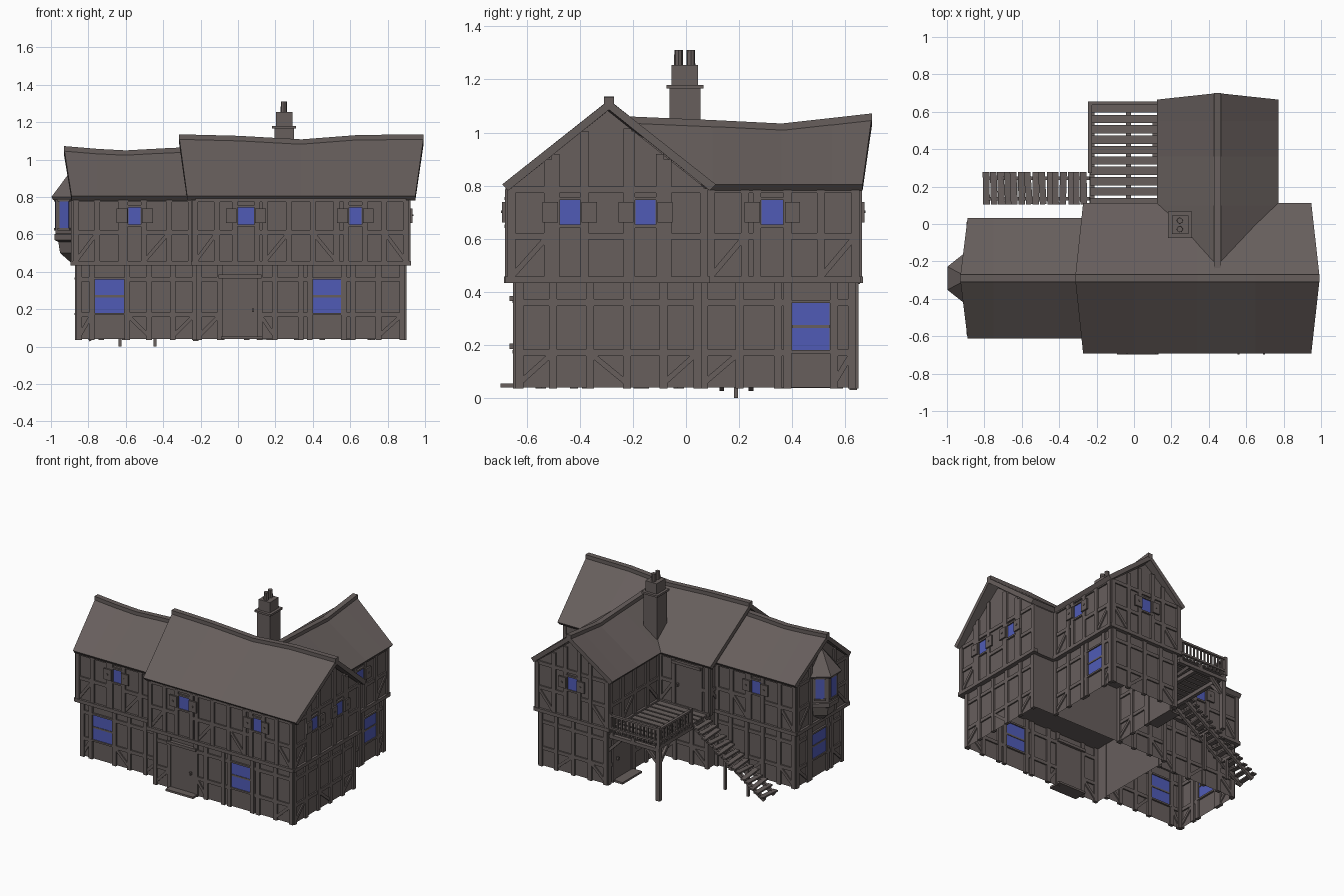
import bpy, bmesh, math, random
from mathutils import Vector as V

if "Cube" in bpy.data.objects:
    bpy.data.objects.remove(bpy.data.objects["Cube"])
random.seed(4)

def material(name, rgb):
    m = bpy.data.materials.new(name)
    m.diffuse_color = (*rgb, 1)
    m.use_nodes = True
    m.node_tree.nodes["Principled BSDF"].inputs["Base Color"].default_value = m.diffuse_color
    return m

TIMBER = material("weathered brown grey", (0.135, 0.113, 0.108))
GLASS = material("window blue", (0.080, 0.105, 0.47))
Z = V((0, 0, 1))

def finish(name, bm, mat=TIMBER):
    bmesh.ops.recalc_face_normals(bm, faces=bm.faces[:])
    me = bpy.data.meshes.new(name)
    bm.to_mesh(me)
    bm.free()
    me.materials.append(mat)
    ob = bpy.data.objects.new(name, me)
    bpy.context.collection.objects.link(ob)

def bar(bm, p, q, n, w, d):
    """Box from p to q, w wide and d deep along n."""
    p, q, n = V(p), V(q), V(n)
    side = (q - p).cross(n).normalized() * w / 2
    n = n.normalized() * d / 2
    ring = [[bm.verts.new(e + a * side + b * n) for a, b in ((-1, -1), (1, -1), (1, 1), (-1, 1))] for e in (p, q)]
    skin(bm, ring)

def box(bm, x0, x1, y0, y1, z0, z1):
    c = ((x0 + x1) / 2, (y0 + y1) / 2)
    bar(bm, (*c, z0), (*c, z1), (0, 1, 0), x1 - x0, y1 - y0)

def skin(bm, rings):
    for a, b in zip(rings, rings[1:]):
        for i in range(len(a)):
            j = (i + 1) % len(a)
            bm.faces.new((a[i], a[j], b[j], b[i]))
    bm.faces.new(rings[0])
    bm.faces.new(rings[-1])

def loft(name, sections):
    bm = bmesh.new()
    skin(bm, [[bm.verts.new(p) for p in s] for s in sections])
    finish(name, bm)

def place(axis, t, c, z):
    return (t, c, z) if axis == 'x' else (c, t, z)

# ---- roofs: sagging shells with a ridge cap; stations are (eave pos, ridge pos, ridge z)
def roof(name, axis, mid, half, eave, stations, th=0.036):
    secs, caps = [], []
    for te, tr, zr in stations:
        secs.append([place(axis, *p) for p in (
            (te, mid - half, eave), (tr, mid, zr), (te, mid + half, eave),
            (te, mid + half - 0.022, eave - 0.024), (tr, mid, zr - th), (te, mid - half + 0.022, eave - 0.024))])
        caps.append([place(axis, tr, mid + a, zr + b) for a, b in ((-.019, -.02), (-.019, .012), (.019, .012), (.019, -.02))])
    loft(name + "_roof", secs)
    loft(name + "_ridge_cap", caps)

roof("main", 'x', -0.29, 0.402, 0.805, [(-.272, -.315, 1.123), (0, 0, 1.115), (.34, .34, 1.096), (.65, .65, 1.12), (.948, .993, 1.122)])
roof("left_wing", 'x', -0.29, 0.322, 0.805, [(-.89, -.93, 1.06), (-.75, -.75, 1.045), (-.6, -.6, 1.037), (-.4, -.4, 1.048), (-.25, -.25, 1.055)])
roof("rear_wing", 'y', 0.447, 0.325, 0.805, [(-.25, -.25, 1.05), (.1, .1, 1.035), (.36, .36, 1.022), (.55, .55, 1.043), (.665, .70, 1.06)])

# ---- upper storeys: gabled bodies
def upper(name, axis, mid, half, eave, stations):
    loft(name + "_upper_walls", [[place(axis, *p) for p in (
        (t, mid - half, .435), (t, mid - half, eave), (t, mid, za), (t, mid + half, eave), (t, mid + half, .435))] for t, za in stations])

upper("main", 'x', -.295, .375, .785, [(-.24, 1.083), (.34, 1.055), (.91, 1.083)])
upper("left_wing", 'x', -.29, .29, .785, [(-.88, 1.02), (-.6, .995), (-.2, 1.0)])
upper("rear_wing", 'y', .45, .29, .785, [(.0, .98), (.36, .98), (.65, 1.01)])

# ---- ground storeys: open-bottomed walls
def ground(name, x0, x1, y0, y1):
    bm = bmesh.new()
    pts = [(x0, y0), (x1, y0), (x1, y1), (x0, y1)]
    for a, b in zip(pts, pts[1:] + pts[:1]):
        bm.faces.new([bm.verts.new(p) for p in ((*a, .04), (*b, .04), (*b, .436), (*a, .436))])
    finish(name + "_ground_walls", bm)

ground("main", -.22, .89, -.64, .055)
ground("left_wing", -.86, -.22, -.555, -.02)
ground("rear_wing", .18, .72, .055, .638)

# ---- timber framing on a wall plane; positions along it are world coordinates
class Face:
    def __init__(self, axis, sign, off):
        self.axis, self.off = axis, off
        self.n = V((sign, 0, 0)) if axis == 'x' else V((0, sign, 0))
        self.u = V((0, 1, 0)) if axis == 'x' else V((1, 0, 0))
    def pt(self, s, z, o=0):
        return V((self.off, s, z) if self.axis == 'x' else (s, self.off, z)) + self.n * o

def frame(name, f, s0, s1, z0, z1, rails, bays, holes=(), apex=None):
    bm = bmesh.new()
    mid, w, d = (s0 + s1) / 2, .03, .024
    inner = [s0 + (s1 - s0) * i / bays for i in range(1, bays)]
    studs = [s for s in inner if not any(a - .03 < s < b + .03 for a, b in holes)]
    studs = sorted([s0 + .012, s1 - .012] + studs + [e for a, b in holes for e in (a - .017, b + .017)])
    for s in studs:
        top = z1
        if apex:
            top = z1 + (apex - z1) * (1 - abs(s - mid) / ((s1 - s0) / 2)) - .005
        bar(bm, f.pt(s, z0), f.pt(s, top), f.n, w, d)
    for z in rails:
        for a, b in zip(studs, studs[1:]):
            if not any(h0 < (a + b) / 2 < h1 for h0, h1 in holes) or z > .77:
                bar(bm, f.pt(a, z), f.pt(b, z), f.n, .025, d * .8)
    # diagonal braces in alternate bays
    for i, (a, b) in enumerate(zip(studs, studs[1:])):
        if i % 2 == 0 and b - a > .06 and not any(h0 < (a + b) / 2 < h1 for h0, h1 in holes):
            lo, hi = z0 + .02, rails[0]
            if i % 4:
                lo, hi = hi, lo
            bar(bm, f.pt(a, lo), f.pt(b, hi), f.n, .02, d * .7)
    finish(name + "_timbers", bm)

F = {"front_up": Face('y', -1, -.67), "front_low": Face('y', -1, -.64), "lfront_up": Face('y', -1, -.58),
     "lfront_low": Face('y', -1, -.555), "right_up": Face('x', 1, .91), "right_low": Face('x', 1, .89),
     "rear_right_up": Face('x', 1, .74), "rear_right_low": Face('x', 1, .72), "rear_up": Face('y', 1, .65),
     "rear_low": Face('y', 1, .638), "rear_left_up": Face('x', -1, .16), "rear_left_low": Face('x', -1, .18),
     "back_up": Face('y', 1, .08), "back_low": Face('y', 1, .055), "lback_up": Face('y', 1, 0),
     "lback_low": Face('y', 1, -.02), "left_up": Face('x', -1, -.88), "left_low": Face('x', -1, -.86),
     "main_left_up": Face('x', -1, -.24)}
UP, LOW = (.435, .785, (.61, .785)), (.036, .436, (.17, .36))
for key, s0, s1, bays, holes, apex in [
        ("front_up", -.24, .91, 9, [(.0, .085), (.595, .66)], None), ("front_low", -.22, .89, 8, [(-.08, .10), (.40, .55)], None),
        ("lfront_up", -.88, -.24, 5, [(-.585, -.52)], None), ("lfront_low", -.86, -.22, 5, [(-.765, -.61)], None),
        ("right_up", -.67, .08, 5, [(-.475, -.40), (-.19, -.115)], 1.08), ("right_low", -.64, .055, 5, [], None),
        ("rear_right_up", .08, .65, 4, [(.285, .365)], None), ("rear_right_low", .055, .638, 4, [(.40, .54)], None),
        ("rear_up", .16, .74, 4, [(.41, .485)], 1.0), ("rear_low", .18, .72, 4, [], None),
        ("rear_left_up", .08, .65, 4, [], None), ("rear_left_low", .055, .638, 4, [(.38, .56)], None),
        ("back_up", -.24, .16, 3, [(-.16, .02)], None), ("back_low", -.22, .18, 3, [], None),
        ("lback_up", -.88, -.24, 5, [(-.60, -.53)], None), ("lback_low", -.86, -.22, 5, [], None),
        ("left_up", -.58, 0, 4, [(-.41, -.17)], 1.01), ("left_low", -.555, -.02, 4, [(-.36, -.2)], None),
        ("main_left_up", -.67, .08, 5, [], 1.08)]:
    z0, z1, rails = UP if key.endswith("up") else LOW
    frame(key, F[key], s0, s1, z0, z1, rails, bays, holes, apex)

# ---- jetty beams around the overhanging floor
bm = bmesh.new()
for k, a, b in [("front_up", -.25, .92), ("lfront_up", -.89, -.24), ("right_up", -.68, .09), ("rear_right_up", .08, .66),
                ("rear_up", .15, .75), ("rear_left_up", .08, .66), ("back_up", -.25, .16), ("lback_up", -.89, -.24), ("left_up", -.59, .01)]:
    bar(bm, F[k].pt(a, .445), F[k].pt(b, .445), F[k].n, .025, .032)
finish("jetty_beams", bm)

# ---- windows with frames and shutters
glass, trim, shut = bmesh.new(), bmesh.new(), bmesh.new()
def window(k, s0, s1, z0, z1, shutters=False):
    f, c = F[k], (s0 + s1) / 2
    bar(glass, f.pt(c, z0), f.pt(c, z1), f.n, s1 - s0, .009)
    for z in (z0 - .006, z1 + .006):
        bar(trim, f.pt(s0 - .01, z), f.pt(s1 + .01, z), f.n, .012, .026)
    if shutters:
        for s in (s0 - .036, s1 + .036):
            bar(shut, f.pt(s, z0 + .008, .017), f.pt(s, z1 - .006, .017), f.n, .058, .012)
            bar(shut, f.pt(s, .697, .024), f.pt(s, .707, .024), f.n, .01, .006)
    else:
        bar(trim, f.pt(s0, (z0 + z1) / 2), f.pt(s1, (z0 + z1) / 2), f.n, .012, .016)
for k, a, b in [("front_up", 0, .085), ("front_up", .595, .66), ("lfront_up", -.585, -.52), ("right_up", -.475, -.40),
                ("right_up", -.19, -.115), ("rear_right_up", .285, .365), ("rear_up", .41, .485), ("lback_up", -.60, -.53)]:
    window(k, a, b, .653, .745, True)
for k, a, b in [("front_low", .40, .55), ("lfront_low", -.765, -.61), ("rear_right_low", .40, .54), ("left_low", -.36, -.2)]:
    window(k, a, b, .18, .358)

# ---- oriel bay on the left gable
def bay(sc, z):
    x, y = -.88 - .095 * sc, -.29
    return [(-.86, y - .125 * sc, z), (-.88, y - .125 * sc, z), (x, y - .05 * sc, z),
            (x, y + .05 * sc, z), (-.88, y + .125 * sc, z), (-.86, y + .125 * sc, z)]
loft("bay_walls", [bay(s, z) for z, s in ((.45, .15), (.50, .75), (.56, .85), (.57, 1.06), (.60, 1.06), (.605, 1), (.80, 1))])
loft("bay_roof", [bay(s, z) for z, s in ((.785, 1.15), (.80, 1.24), (.945, .1))])
for p, n in [((-.975, -.29), (-1, 0, 0)), ((-.928, -.202), (-.075, .095, 0)), ((-.928, -.378), (-.075, -.095, 0))]:
    bar(glass, (*p, .635), (*p, .775), n, .06, .009)
    for z in (.628, .782):
        bar(trim, (*p, z - .006), (*p, z + .006), n, .08, .018)
finish("window_glass", glass, GLASS)
finish("window_frames", trim)
finish("shutters", shut)

# ---- doors, lintels and steps
bm = bmesh.new()
for k, a, b, z0, z1 in [("front_low", -.08, .10, .04, .365), ("back_up", -.16, .02, .445, .75), ("rear_left_low", .38, .56, .04, .365)]:
    f, c = F[k], (a + b) / 2
    bar(bm, f.pt(c, z0), f.pt(c, z1), f.n, b - a, .014)
    bar(bm, f.pt(a - .025, z1 + .01), f.pt(b + .025, z1 + .01), f.n, .02, .05)
    bar(bm, f.pt(b - .02, z0 + .145, .015), f.pt(b - .02, z0 + .165, .015), f.n, .012, .02)
finish("doors", bm)
bm = bmesh.new()
box(bm, -.09, .13, -.698, -.60, .04, .054)
box(bm, .10, .19, .36, .58, .038, .052)
finish("door_steps", bm)

# ---- chimney
bm = bmesh.new()
for x, y, z0, z1 in [(.053, .058, .78, 1.168), (.064, .07, 1.166, 1.18), (.045, .05, 1.18, 1.255)]:
    box(bm, .247 - x, .247 + x, -.004 - y, -.004 + y, z0, z1)
for y in (-.028, .018):
    bmesh.ops.create_cone(bm, cap_ends=True, segments=8, radius1=.017, radius2=.016, depth=.06)
    bmesh.ops.translate(bm, verts=bm.verts[-16:], vec=(.245, y, 1.28))
finish("chimney", bm)

# ---- rear deck with post, braces and railing
bm = bmesh.new()
for i in range(10):
    y = .118 + i * .0555
    box(bm, -.235, .16, y - .022, y + .022, .432, .446)
for x in (-.225, -.03, .14):
    box(bm, x - .013, x + .013, .06, .65, .405, .432)
box(bm, -.24, .16, .62, .65, .385, .41)
finish("deck_floor", bm)
bm = bmesh.new()
box(bm, -.24, -.21, .615, .645, .03, .43)
bar(bm, (-.225, .63, .29), (-.115, .63, .40), (0, 1, 0), .02, .02)
bar(bm, (-.225, .63, .29), (-.225, .52, .41), (1, 0, 0), .02, .02)
bar(bm, (.17, .63, .29), (.06, .63, .40), (0, 1, 0), .02, .02)
finish("deck_posts", bm)
bm = bmesh.new()
for p, q, count in [((.15, .645), (-.235, .645), 13), ((-.235, .645), (-.235, .285), 12)]:
    for z in (.46, .55):
        bar(bm, (*p, z), (*q, z), Z, .02, .014)
    for i in range(count + 1):
        e = V(p).lerp(V(q), i / count)
        r = .011 if i in (0, count) else .005
        box(bm, e.x - r, e.x + r, e.y - r, e.y + r, .43, .565 if r > .01 else .55)
finish("deck_railing", bm)

# ---- staircase with crooked treads
bm = bmesh.new()
for i in range(15):
    t = i / 14
    x, z = -.265 - .525 * t, .42 - .36 * t
    j = [random.uniform(-.008, .008) for _ in range(3)]
    bar(bm, (x + j[0], .105, z + j[2]), (x + j[1], .278, z - j[2]), Z, .036, .011)
finish("stair_treads", bm)
bm = bmesh.new()
for y in (.135, .245):
    bar(bm, (-.23, y, .425), (-.80, y, .038), (0, 1, 0), .026, .018)
for x, top in ((-.445, .275), (-.63, .15)):
    box(bm, x - .008, x + .008, .18, .196, 0, top)
    bar(bm, (x, .13, top), (x, .25, top), Z, .016, .016)
finish("stair_stringers", bm)
